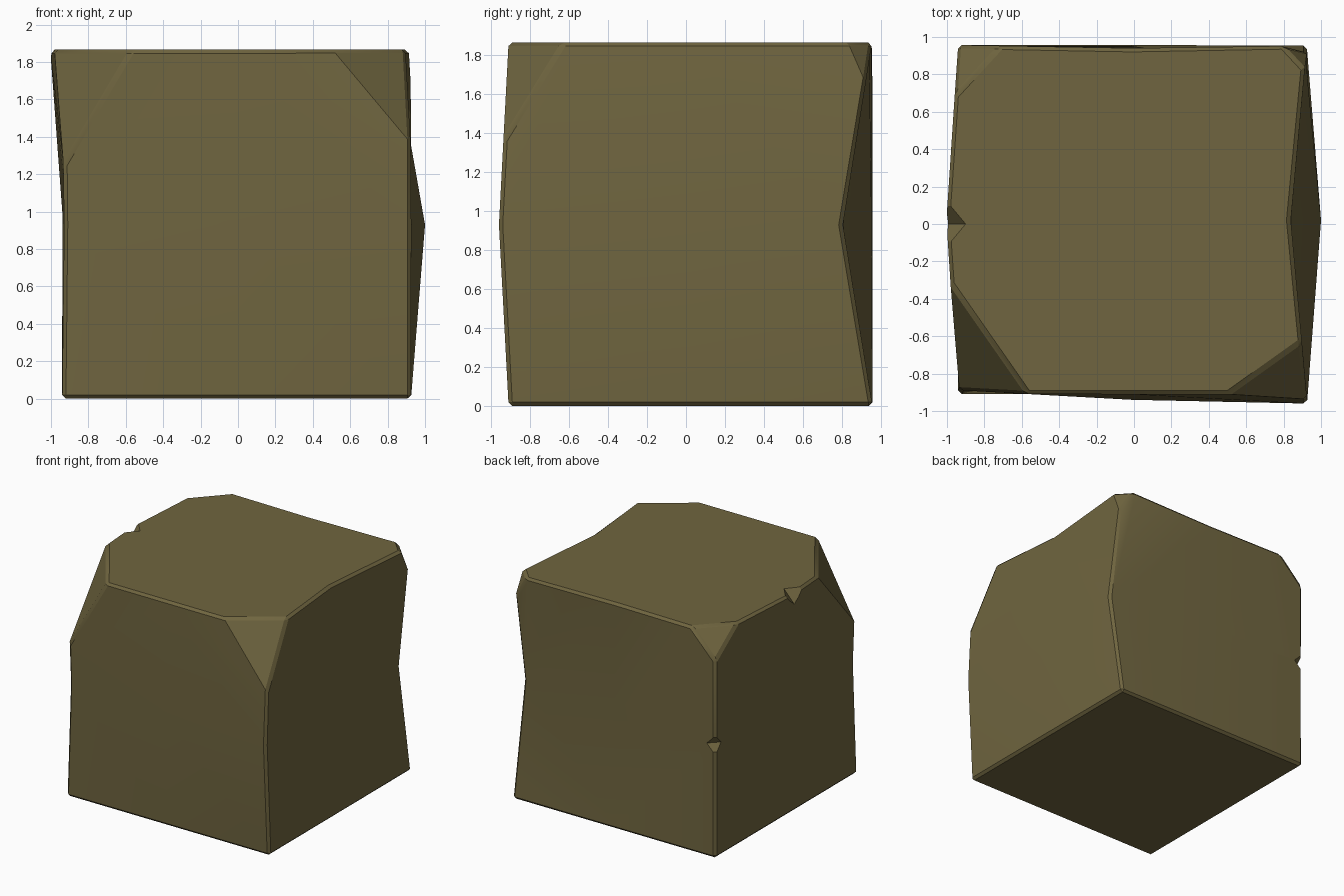
import bpy, bmesh
from math import radians
from mathutils import Vector

if "Cube" in bpy.data.objects:
    bpy.data.objects.remove(bpy.data.objects["Cube"])

X, Y, Z = (-0.94, -0.01, 0.925), (-0.91, 0.02, 0.957), (0.0, 0.93, 1.866)

# Worn block: 3x3x3 grid cube with nudged edge and face midpoints
bm = bmesh.new()
bmesh.ops.create_cube(bm, size=2)
bmesh.ops.subdivide_edges(bm, edges=bm.edges[:], cuts=1, use_grid_fill=True)
nudged = {
    (1, 0, 1): (0, -0.03, 0), (1, 2, 1): (0, -0.005, 0),      # front / back centres
    (2, 1, 1): (0.075, 0, 0), (0, 1, 1): (0.035, 0, 0),       # right / left centres
    (2, 0, 1): (0, -0.05, 0), (2, 2, 1): (0, -0.155, 0),      # right vertical edges
    (0, 0, 1): (0.01, 0.03, 0),                               # front left edge
    (2, 1, 2): (-0.09, 0, 0), (0, 1, 2): (-0.065, 0, 0),      # top side edges
    (1, 2, 2): (0, -0.017, 0),                                # top back edge
}
for v in bm.verts:
    k = tuple(round(c) + 1 for c in v.co)
    v.co = Vector((X[k[0]], Y[k[1]], Z[k[2]])) + Vector(nudged.get(k, (0, 0, 0)))


def chop(i, j, dx, dy, dz):
    """Slice off a top corner at the given distances along its three edges."""
    sx, sy = (1 if i else -1), (1 if j else -1)
    corner = Vector((X[2 * i], Y[2 * j], Z[2]))
    normal = Vector((sx / dx, sy / dy, 1 / dz))
    bmesh.ops.bisect_plane(bm, geom=bm.verts[:] + bm.edges[:] + bm.faces[:],
                           plane_co=corner - Vector((0, 0, dz)),
                           plane_no=normal.normalized(), clear_outer=True)
    bmesh.ops.holes_fill(bm, edges=[e for e in bm.edges if e.is_boundary], sides=0)


chop(0, 0, 0.37, 0.53, 0.65)
chop(1, 0, 0.42, 0.30, 0.46)
chop(0, 1, 0.23, 0.25, 0.23)
chop(1, 1, 0.13, 0.14, 0.28)
bmesh.ops.recalc_face_normals(bm, faces=bm.faces[:])
mesh = bpy.data.meshes.new("stone_block")
bm.to_mesh(mesh)
bm.free()
block = bpy.data.objects.new("stone_block", mesh)
bpy.context.collection.objects.link(block)
mat = bpy.data.materials.new("olive_stone")
mat.diffuse_color = (0.16, 0.13, 0.05, 1)
mat.use_nodes = True
mat.node_tree.nodes["Principled BSDF"].inputs["Base Color"].default_value = mat.diffuse_color
mesh.materials.append(mat)

bevel = block.modifiers.new("worn_edges", 'BEVEL')
bevel.width = 0.02
bevel.segments = 1
bevel.limit_method = 'ANGLE'
bevel.angle_limit = radians(48)


# Small chips knocked out of two edges
def chip(name, centre, r):
    cb = bmesh.new()
    for a in range(3):
        for s in (-1, 1):
            p = Vector(centre)
            p[a] += s * r[a]
            cb.verts.new(p)
    bmesh.ops.convex_hull(cb, input=cb.verts[:])
    bmesh.ops.recalc_face_normals(cb, faces=cb.faces[:])
    cm = bpy.data.meshes.new(name)
    cb.to_mesh(cm)
    cb.free()
    cm.materials.append(mat)
    ob = bpy.data.objects.new(name, cm)
    bpy.context.collection.objects.link(ob)
    ob.hide_render = True
    mod = block.modifiers.new(name, 'BOOLEAN')
    mod.operation = 'DIFFERENCE'
    mod.solver = 'EXACT'
    mod.object = ob
    return ob


cutters = [chip("top_chip", (-1.0, 0.0, 1.866), (0.1, 0.12, 0.11)),
           chip("edge_chip", (-0.94, 0.957, 0.94), (0.08, 0.08, 0.08))]

bpy.context.view_layer.objects.active = block
block.select_set(True)
for m in list(block.modifiers):
    bpy.ops.object.modifier_apply(modifier=m.name)
for c in cutters:
    bpy.data.objects.remove(c)
bpy.ops.object.shade_smooth_by_angle(angle=radians(25))
